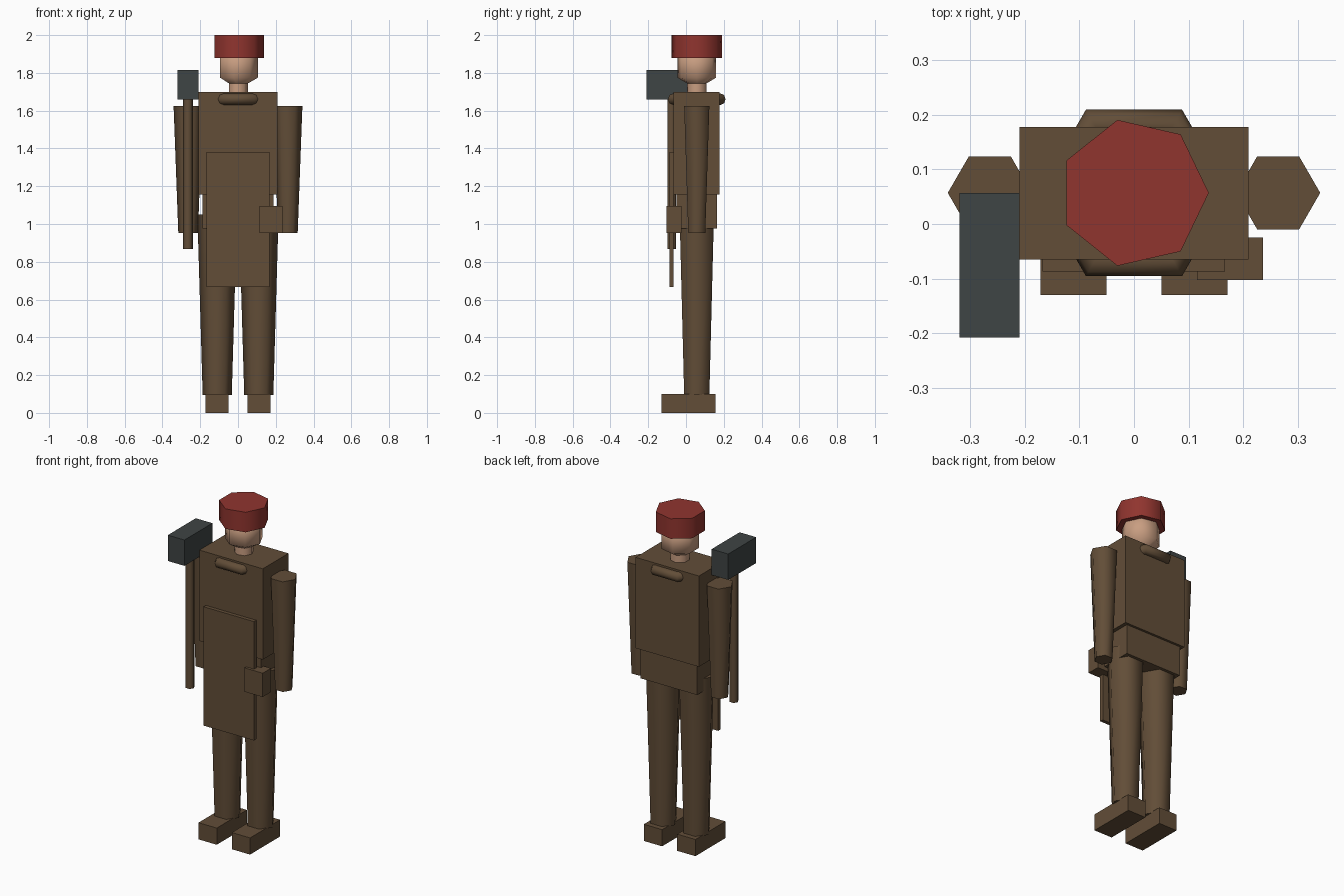
import bpy
import bmesh
from math import cos, sin, pi, radians

if "Cube" in bpy.data.objects:
    bpy.data.objects.remove(bpy.data.objects["Cube"], do_unlink=True)

MID = 0.057  # depth of the body axis


def material(name, rgb):
    mat = bpy.data.materials.new(name)
    mat.use_nodes = True
    color = (*rgb, 1.0)
    mat.diffuse_color = color
    mat.node_tree.nodes["Principled BSDF"].inputs["Base Color"].default_value = color
    return mat


BROWN = material("brown cloth", (0.122, 0.075, 0.039))
RED = material("red cap", (0.28, 0.035, 0.028))
SKIN = material("skin", (0.58, 0.34, 0.22))
METAL = material("dark metal", (0.049, 0.058, 0.058))


def finish(name, bm, mat, smooth=False):
    bmesh.ops.recalc_face_normals(bm, faces=bm.faces)
    mesh = bpy.data.meshes.new(name)
    bm.to_mesh(mesh)
    bm.free()
    mesh.materials.append(mat)
    obj = bpy.data.objects.new(name, mesh)
    bpy.context.collection.objects.link(obj)
    if smooth:
        bpy.ops.object.select_all(action='DESELECT')
        obj.select_set(True)
        bpy.context.view_layer.objects.active = obj
        bpy.ops.object.shade_smooth_by_angle(angle=radians(70))
    return obj


def box(name, xs, ys, zs, mat=BROWN):
    bm = bmesh.new()
    bmesh.ops.create_cube(bm, size=1)
    for v in bm.verts:
        v.co = [(a + b) / 2 + c * (b - a) for (a, b), c in zip((xs, ys, zs), v.co)]
    return finish(name, bm, mat)


def lathe(name, x, y, profile, sides, mat=BROWN, loop=False):
    """Spin (radius, height) points around a vertical axis, first corner on +x."""
    bm = bmesh.new()
    rings = [[bm.verts.new((x + r * cos(2 * pi * i / sides),
                            y + r * sin(2 * pi * i / sides), z))
              for i in range(sides)] for r, z in profile]
    pairs = list(zip(rings, rings[1:]))
    if loop:
        pairs.append((rings[-1], rings[0]))
    else:
        for ring in (rings[0], rings[-1]):
            bm.faces.new(ring)
    for low, high in pairs:
        for i in range(sides):
            j = (i + 1) % sides
            bm.faces.new((low[i], low[j], high[j], high[i]))
    return finish(name, bm, mat, smooth=True)


# Torso, hips and apron
box("torso", (-0.21, 0.21), (-0.065, 0.178), (1.155, 1.70))
box("hips", (-0.188, 0.188), (-0.05, 0.164), (0.975, 1.155))
box("apron", (-0.168, 0.167), (-0.087, -0.065), (0.667, 1.38))
box("belt_pouch", (0.115, 0.236), (-0.103, -0.025), (0.952, 1.095))

# Limbs
for side, s in (("left", 1), ("right", -1)):
    lathe(side + "_leg", s * 0.11, MID, [(0.077, 0.095), (0.105, 1.05)], 6)
    lathe(side + "_arm", s * 0.264, MID, [(0.052, 0.953), (0.077, 1.625)], 6)
    box(side + "_foot", sorted((s * 0.05, s * 0.171)), (-0.13, 0.155), (0, 0.1))

# Collar ring, mostly sunk into the torso
collar = [(0.146 + 0.03 * cos(a * pi / 4), 1.661 + 0.03 * sin(a * pi / 4))
          for a in range(8)]
lathe("collar", 0, MID, collar, 6, loop=True)

# Neck, head and cap
lathe("neck", 0, MID, [(0.053, 1.69), (0.053, 1.78)], 7, SKIN)
R = 0.121
head = [(max(R * sin(k * pi / 3), 0.0005), 1.835 - R * cos(k * pi / 3))
        for k in range(4)]
lathe("head", 0, MID, head, 7, SKIN)
lathe("cap", 0, MID, [(0.137, 1.88), (0.137, 2.0)], 7, RED)

# Hammer
lathe("hammer_handle", -0.265, -0.076, [(0.026, 0.868), (0.026, 1.67)], 6)
box("hammer_head", (-0.32, -0.21), (-0.208, 0.057), (1.66, 1.815), METAL)
